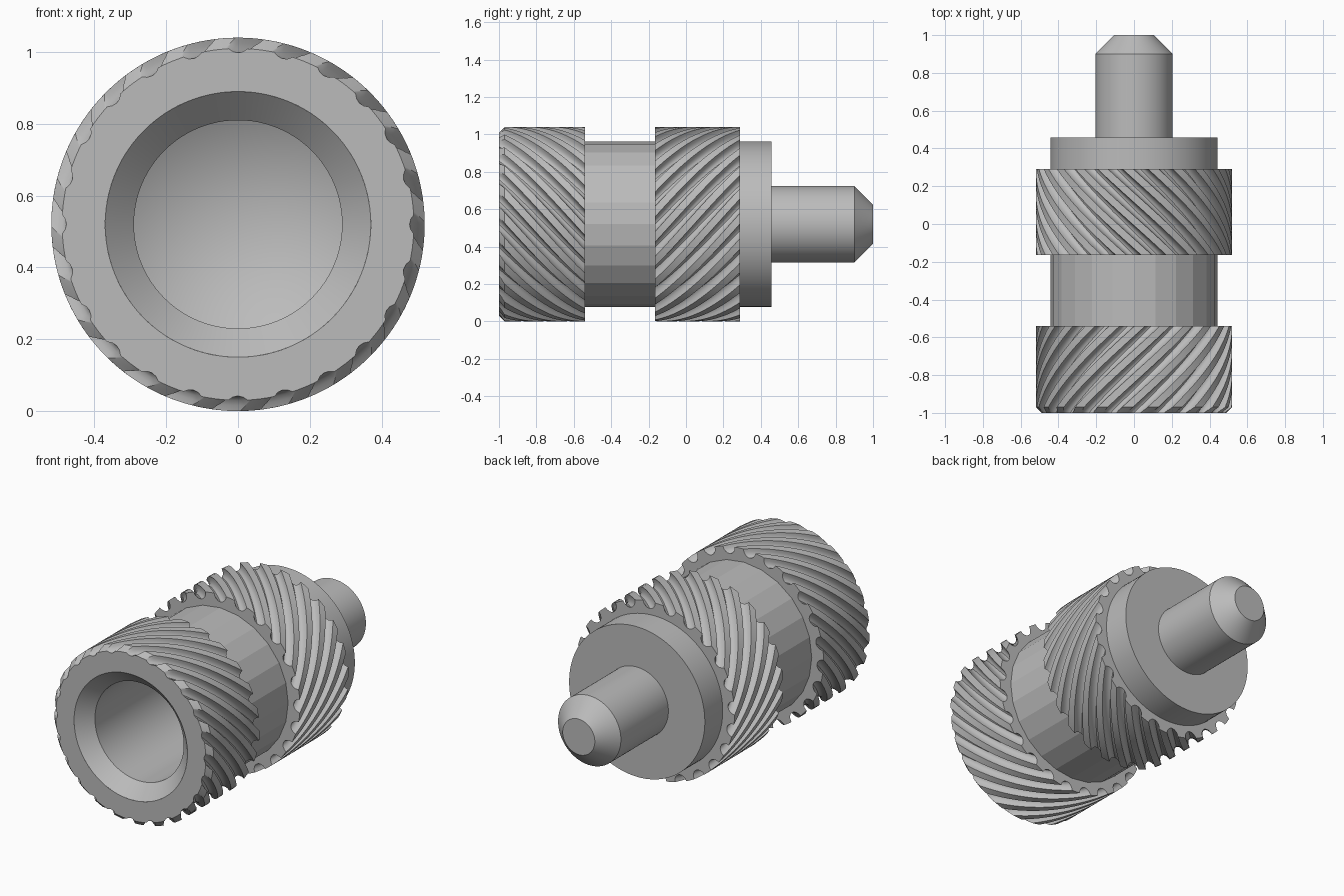
import bpy
import bmesh
from math import sin, cos, pi, radians

cube = bpy.data.objects.get("Cube")
if cube:
    bpy.data.objects.remove(cube, do_unlink=True)

RADIUS = 0.52      # outer knurl radius, also the height of the axis
BODY = 0.443       # neck and collar radius
GROOVES = 24

metal = bpy.data.materials.new("grey metal")
metal.use_nodes = True
metal.diffuse_color = (0.5, 0.5, 0.5, 1)
metal.node_tree.nodes["Principled BSDF"].inputs["Base Color"].default_value = (0.5, 0.5, 0.5, 1)


def skin(name, loops, smooth=True):
    """Join closed loops of (angle, radius, y) around the long axis."""
    bm = bmesh.new()
    rows = [[bm.verts.new((r * cos(a), y, RADIUS + r * sin(a))) for a, r, y in loop]
            for loop in loops]
    for low, high in zip(rows, rows[1:]):
        for j in range(len(low)):
            k = (j + 1) % len(low)
            bm.faces.new((low[j], high[j], high[k], low[k]))
    bmesh.ops.remove_doubles(bm, verts=bm.verts, dist=1e-5)
    mesh = bpy.data.meshes.new(name)
    bm.to_mesh(mesh)
    bm.free()
    mesh.materials.append(metal)
    obj = bpy.data.objects.new(name, mesh)
    bpy.context.collection.objects.link(obj)
    if smooth:
        bpy.ops.object.select_all(action='DESELECT')
        obj.select_set(True)
        bpy.context.view_layer.objects.active = obj
        bpy.ops.object.shade_smooth_by_angle(angle=radians(30))
    return obj


def lathe(name, profile, sides=96, smooth=True):
    angles = [2 * pi * i / sides for i in range(sides)]
    return skin(name, [[(a, r, y) for a in angles] for r, y in profile], smooth)


def tooth_section(half_width=0.29, depth=0.042, steps=8):
    """Angles and radii of a round-grooved ring."""
    pitch = 2 * pi / GROOVES
    section = []
    for g in range(GROOVES):
        for s in range(steps + 1):
            phi = pi * (s / steps - 0.5)
            section.append(((g + half_width * sin(phi)) * pitch, RADIUS - depth * cos(phi)))
        section.append(((g + 0.5) * pitch, RADIUS))
    return section


def knurl(name, start, end, twist, front_inner, chamfer=0.0):
    section = tooth_section()
    ys = [start] + ([start + chamfer / 2, start + chamfer] if chamfer else [])
    base, steps = ys[-1], 24
    ys += [base + (end - base) * (i + 1) / steps for i in range(steps)]
    loops = []
    for y in ys:
        turn = twist * (y - start) / (end - start)
        limit = RADIUS - max(0, chamfer - (y - start))
        loops.append([(a + turn, min(r, limit), y) for a, r in section])
    # Flat end faces
    front = [(a, front_inner, start) for a, r, y in loops[0]]
    back = [(a, BODY - 0.005, end) for a, r, y in loops[-1]]
    return skin(name, [front] + loops + [back])


# Two knurled bands with opposite twist
knurl("front_knurl", -1.0, -0.54, radians(-56), 0.37, chamfer=0.03)
knurl("rear_knurl", -0.165, 0.29, radians(56), BODY - 0.005)

# Countersunk blind bore with a conical floor
lathe("bore", [(0, 0.22), (0.29, 0.06), (0.29, -0.92), (0.37, -1.0)])

# Faceted neck between the bands
lathe("neck", [(BODY, -0.56), (BODY, -0.15)], sides=GROOVES, smooth=False)

# Rear collar and the chamfered pin
lathe("collar", [(BODY, 0.27), (BODY, 0.457), (0.2, 0.457)])
lathe("pin", [(0.205, 0.45), (0.205, 0.9), (0.105, 1.0), (0, 1.0)])
